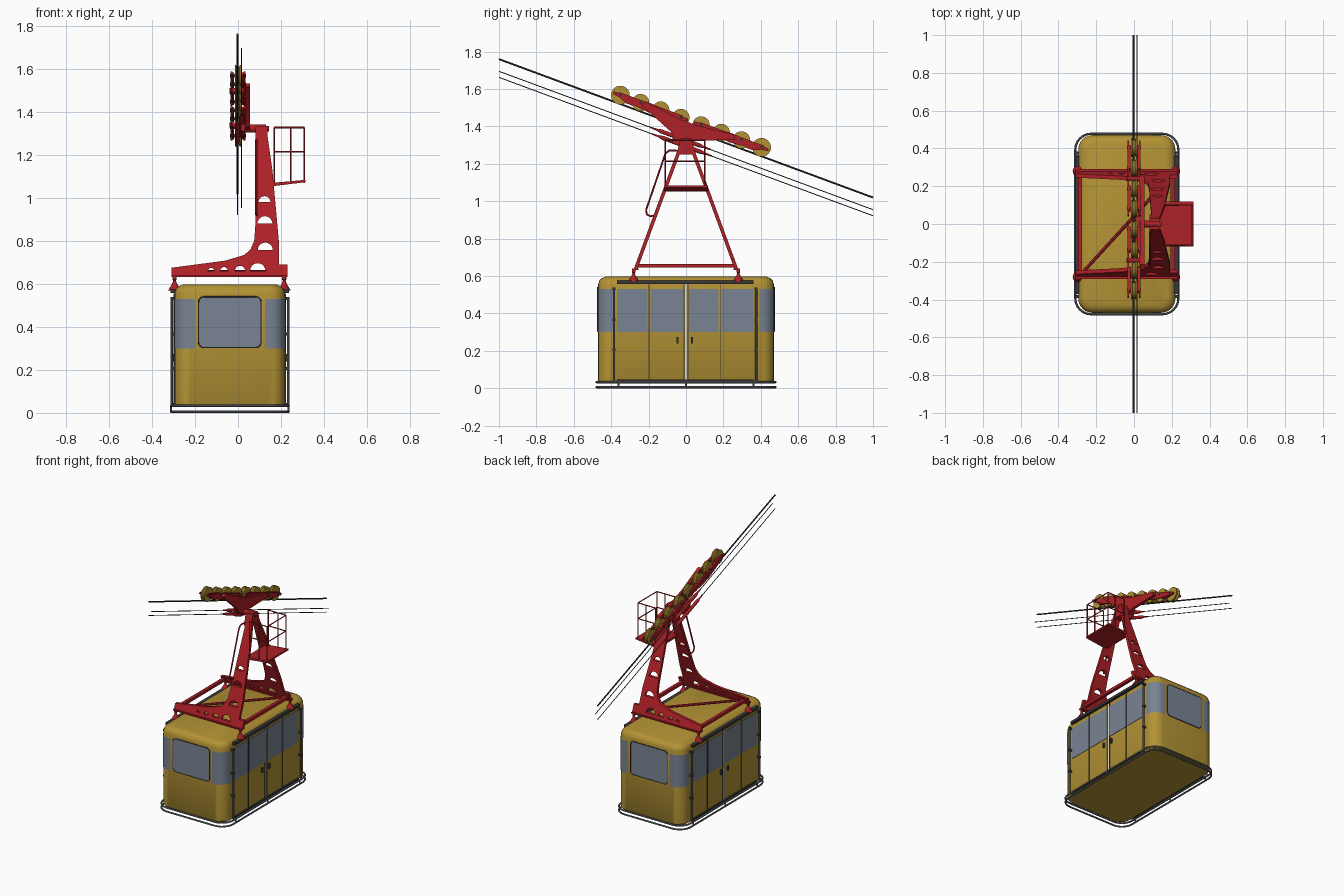
import bpy, bmesh, math
from mathutils import Vector

if "Cube" in bpy.data.objects:
    bpy.data.objects.remove(bpy.data.objects["Cube"])


def material(name, rgb):
    m = bpy.data.materials.new(name)
    m.diffuse_color = (*rgb, 1)
    m.use_nodes = True
    m.node_tree.nodes["Principled BSDF"].inputs["Base Color"].default_value = m.diffuse_color
    return m


YELLOW = material("yellow_paint", (0.45, 0.29, 0.035))
RED = material("red_paint", (0.42, 0.015, 0.02))
GLASS = material("glass", (0.19, 0.23, 0.29))
DARK = material("dark_metal", (0.04, 0.04, 0.045))
STEEL = material("steel", (0.16, 0.17, 0.19))
PALE = material("pale_seal", (0.75, 0.7, 0.55))


def link(name, me, mat):
    bm = bmesh.new()
    bm.from_mesh(me)
    bmesh.ops.remove_doubles(bm, verts=bm.verts, dist=1e-5)
    bmesh.ops.recalc_face_normals(bm, faces=bm.faces)
    bm.to_mesh(me)
    bm.free()
    me.materials.clear()
    me.materials.append(mat)
    ob = bpy.data.objects.new(name, me)
    bpy.context.collection.objects.link(ob)
    return ob


def mesh(name, verts, faces, mat):
    me = bpy.data.meshes.new(name)
    me.from_pydata(verts, [], faces)
    return link(name, me, mat)


def loft(name, rings, mat):
    n = len(rings[0])
    faces = [(k * n + i, k * n + (i + 1) % n, (k + 1) * n + (i + 1) % n, (k + 1) * n + i)
             for k in range(len(rings) - 1) for i in range(n)]
    faces += [tuple(range(n)), tuple(range((len(rings) - 1) * n, len(rings) * n))]
    return mesh(name, [p for r in rings for p in r], faces, mat)


def box(name, lo, hi, mat):
    ring = lambda z: [(lo[0], lo[1], z), (hi[0], lo[1], z), (hi[0], hi[1], z), (lo[0], hi[1], z)]
    return loft(name, [ring(lo[2]), ring(hi[2])], mat)


def revolve(name, profile, centre, axis, mat, n=24):
    q = Vector(axis).to_track_quat('Z', 'Y')
    rings = [[Vector(centre) + q @ Vector((r * math.cos(6.28319 * i / n), r * math.sin(6.28319 * i / n), a))
              for i in range(n)] for a, r in profile]
    return loft(name, rings, mat)


def curve_mesh(name, loops, dims, cyclic, **settings):
    cu = bpy.data.curves.new(name, 'CURVE')
    cu.dimensions = dims
    for k, v in settings.items():
        setattr(cu, k, v)
    for pts in loops:
        sp = cu.splines.new('POLY')
        sp.points.add(len(pts) - 1)
        for p, c in zip(sp.points, pts):
            p.co = (*c, 1) if len(c) == 3 else (*c, 0, 1)
        sp.use_cyclic_u = cyclic
    ob = bpy.data.objects.new(name, cu)
    bpy.context.collection.objects.link(ob)
    me = bpy.data.meshes.new_from_object(ob.evaluated_get(bpy.context.evaluated_depsgraph_get()))
    bpy.data.objects.remove(ob)
    return me


def tube(name, pts, r, mat, cyclic=False):
    return link(name, curve_mesh(name, [pts], '3D', cyclic, bevel_depth=r, bevel_resolution=2,
                                 use_fill_caps=True), mat)


def plate(name, loops, half, mat, place):
    me = curve_mesh(name, loops, '2D', True, fill_mode='BOTH', extrude=half)
    for v in me.vertices:
        v.co = place(*v.co)
    return link(name, me, mat)


def rounded(cx, cy, hx, hy, r, n=6):
    out = []
    for k, (sx, sy) in enumerate([(1, 1), (-1, 1), (-1, -1), (1, -1)]):
        for i in range(n + 1):
            a = math.pi / 2 * (k + i / n)
            out.append((cx + sx * (hx - r) + r * math.cos(a), cy + sy * (hy - r) + r * math.sin(a)))
    return out


CX, HX, HY, R = -0.038, 0.257, 0.47, 0.075

# Cabin body with a softened roof edge
loft("cabin_body", [[(x, y, z) for x, y in rounded(CX, 0, HX - d, HY - d, R - d * 0.6)]
                    for z, d in [(0.03, 0.006), (0.04, 0), (0.555, 0), (0.575, 0.006), (0.588, 0.018), (0.597, 0.04)]],
     YELLOW)

# Wrap-around corner windows
for sx in (-1, 1):
    for sy in (-1, 1):
        arc = rounded(0, 0, HX + 0.002, HY + 0.002, R)[:7]
        path = [(HX + 0.002, 0.39)] + arc + [(0.163, HY + 0.002)]
        v = [(CX + sx * x, sy * y, z) for z in (0.3, 0.53) for x, y in path]
        n = len(path)
        mesh("corner_window", v, [(i, i + 1, n + i + 1, n + i) for i in range(n - 1)], GLASS)

# End windows with dark rubber frames
for s in (-1, 1):
    loop = rounded(CX, 0.422, 0.145, 0.118, 0.025)
    plate("end_window", [loop], 0.002, GLASS, lambda u, v, w: (u, s * (HY + 0.001) + w, v))
    tube("end_window_frame", [(u, s * (HY + 0.002), v) for u, v in loop], 0.003, DARK, True)

# Side doors, windows, rails and handles
for s in (-1, 1):
    def sbox(name, y0, y1, z0, z1, d0, d1, mat):
        a, b = CX + s * (HX + d0), CX + s * (HX + d1)
        box(name, (min(a, b), y0, z0), (max(a, b), y1, z1), mat)
    for y0, y1 in [(-0.37, -0.205), (-0.19, -0.015), (0.015, 0.175), (0.19, 0.36)]:
        sbox("side_window", y0, y1, 0.3, 0.53, -0.002, 0.003, GLASS)
    for y in (-0.198, -0.011, 0.011, 0.183):
        sbox("door_seam", y - 0.002, y + 0.002, 0.04, 0.555, -0.002, 0.004, DARK)
    sbox("door_centre_seal", -0.006, 0.006, 0.04, 0.555, -0.002, 0.003, PALE)
    sbox("door_top_track", -0.37, 0.36, 0.558, 0.577, -0.004, 0.018, DARK)
    sbox("door_bottom_track", -0.37, 0.36, 0.035, 0.046, -0.004, 0.01, DARK)
    for y in (-0.045, 0.032):
        sbox("door_handle", y - 0.006, y + 0.006, 0.24, 0.275, 0, 0.01, DARK)
    for y in (-0.385, 0.375):
        x = CX + s * (HX + 0.014)
        tube("side_guard_bar", [(x, y, 0.03), (x, y, 0.535)], 0.006, STEEL)
        for z in (0.2, 0.36, 0.525):
            sbox("guard_clip", y - 0.008, y + 0.008, z, z + 0.014, -0.002, 0.02, DARK)

# Bumper rings around the floor
for z in (0.006, 0.033):
    tube("bumper_ring", [(x, y, z) for x, y in rounded(CX, 0, 0.273, 0.478, 0.085)], 0.006, STEEL, True)
for x in (-0.273, 0.273):
    for y in (-0.36, 0, 0.36):
        tube("bumper_post", [(CX + x, y, 0.006), (CX + x, y, 0.033)], 0.005, STEEL)
        tube("bumper_bracket", [(CX + x, y, 0.033), (CX + x * 0.9, y, 0.036)], 0.005, STEEL)

# Hanger: two leaning leg plates with half-round cut-outs
leg = [(-0.31, 0.635), (0.23, 0.635), (0.23, 0.69), (0.19, 0.69), (0.19, 0.8), (0.16, 1.13), (0.137, 1.29),
       (0.093, 1.29), (0.08, 0.86), (0.075, 0.8), (0.058, 0.76), (0.03, 0.735), (-0.06, 0.708), (-0.31, 0.675)]
holes = [(0.123, 0.98, 0.028), (0.125, 0.88, 0.035), (0.127, 0.757, 0.035), (0.092, 0.66, 0.036),
         (0.01, 0.66, 0.024), (-0.065, 0.66, 0.018), (-0.125, 0.66, 0.014)]
cuts = [[(cx + r * math.cos(math.pi * i / 10), cz + r * math.sin(math.pi * i / 10)) for i in range(11)]
        for cx, cz, r in holes]
for s in (-1, 1):
    lean = lambda z: s * (0.02 + (1.315 - z) * 0.368)
    plate("hanger_leg", [leg] + cuts, 0.01, RED, lambda u, v, w: (u, lean(v) + w, v))
    box("leg_foot_flange", (-0.31, s * 0.272 - 0.018, 0.632), (0.23, s * 0.272 + 0.018, 0.641), RED)
    for x in (-0.295, 0.215):
        revolve("suspension_pin", [(0.57, 0.03), (0.6, 0.012), (0.615, 0.006), (0.62, 0.01), (0.635, 0.01)],
                (x, s * 0.28, 0), (0, 0, 1), RED, 12)

# Roof frame between the legs
for x in (-0.285, 0.205):
    box("roof_frame_bar", (x - 0.011, -0.265, 0.645), (x + 0.011, 0.265, 0.665), RED)
tube("roof_frame_diagonal", [(-0.275, -0.26, 0.655), (0.2, 0.26, 0.655)], 0.009, RED)

# Hanger head and pivot shaft
plate("hanger_head", [[(-0.05, 1.25), (0.05, 1.25), (0.03, 1.335), (-0.03, 1.335)]], 0.028, RED,
      lambda u, v, w: (0.11 + w, u, v))
revolve("pivot_shaft", [(0.03, 0.019), (0.13, 0.019), (0.13, 0.013), (0.145, 0.013)], (0, 0, 1.322), (1, 0, 0), RED)

# Carriage frame: coordinates along (t) and across (n) the sloping cable
ANG = math.atan(0.37)
C, S = math.cos(ANG), math.sin(ANG)


def on_cable(x, t, n):
    return Vector((x, t * C + n * S, 1.39 - t * S + n * C))


def beam(name, pts, x, half, t0=0):
    plate(name, [pts], half, RED, lambda u, v, w: on_cable(x + w, u + t0, v))


beam("main_beam", [(-0.27, 0.035), (-0.25, 0.058), (-0.05, 0.035), (0.05, 0.035), (0.25, 0.058), (0.27, 0.035),
                   (0.07, -0.045), (0.035, -0.075), (-0.035, -0.075), (-0.07, -0.045)], 0.045, 0.01)
for t in (-0.218, 0.242):
    for x in (-0.03, 0.03):
        beam("bogie_beam", [(-0.215, 0.038), (-0.21, 0.052), (0, 0.06), (0.21, 0.052), (0.215, 0.038),
                            (0.1, 0.02), (0, 0.01), (-0.1, 0.02)], x, 0.004, t)
    revolve("bogie_pin", [(-0.04, 0.012), (0.055, 0.012)], on_cable(0, t, 0.035), (1, 0, 0), RED, 16)
    for d in (-0.115, 0.115):
        for x in (-0.022, 0.022):
            beam("wheel_rocker", [(-0.075, 0.04), (-0.065, 0.058), (0.065, 0.058), (0.075, 0.04),
                                  (0.02, 0.014), (-0.02, 0.014)], x, 0.004, t + d)

# Grooved running wheels
for i in range(8):
    k = 0.004 if i in (0, 7) else 0
    c = on_cable(0, 0.012 + (i - 3.5) * 0.115, 0.045)
    revolve("running_wheel", [(-0.015, 0.03), (-0.015, 0.046 + k), (-0.009, 0.046 + k), (-0.004, 0.04),
                              (0.004, 0.04), (0.009, 0.046 + k), (0.015, 0.046 + k), (0.015, 0.03)],
            c, (1, 0, 0), YELLOW, 28)
    revolve("wheel_axle", [(-0.037, 0.008), (0.037, 0.008)], c, (1, 0, 0), DARK, 12)

# Track cable, two haul ropes and their red clamps
for name, x, z, r in [("track_cable", -0.003, 1.39, 0.005), ("upper_haul_rope", 0.016, 1.325, 0.0025),
                      ("lower_haul_rope", -0.003, 1.2925, 0.0025)]:
    tube(name, [(x, -1, z + 0.37), (x, 1, z - 0.37)], r, DARK)
for x, n, a, b in [(0.016, -0.061, -0.12, 0.1), (-0.003, -0.091, -0.1, 0.12)]:
    revolve("rope_clamp", [(a - 0.06, 0.004), (a - 0.02, 0.006), (a, 0.011), (b, 0.011), (b + 0.02, 0.006),
                           (b + 0.06, 0.004)], on_cable(x, 0, n), (0, C, -S), RED, 12)
beam("clamp_plate", [(-0.06, -0.045), (0.06, -0.045), (0.04, -0.1), (-0.04, -0.1)], 0.022, 0.008)

# Service platform with railing
plate("platform_floor", [[(0.14, 1.052), (0.315, 1.073), (0.315, 1.084), (0.14, 1.068)]], 0.118, RED,
      lambda u, v, w: (u, w, v))
for y in (-0.112, 0.1):
    for x in (0.168, 0.245, 0.308):
        tube("railing_post", [(x, y, 1.07), (x, y, 1.327)], 0.004, RED)
for z in (1.215, 1.327):
    tube("railing_rail", [(0.168, -0.112, z), (0.308, -0.112, z), (0.308, 0.1, z), (0.168, 0.1, z)], 0.004, RED)

# Curved grab rail beside the front leg
tube("grab_rail", [(0.085, -0.04, 1.27), (0.085, -0.09, 1.272), (0.085, -0.11, 1.255), (0.085, -0.213, 0.955),
                   (0.085, -0.21, 0.93), (0.085, -0.19, 0.92), (0.085, -0.165, 0.925)], 0.005, RED)

# Smooth shading with sharp edges kept
bpy.ops.object.select_all(action='SELECT')
bpy.context.view_layer.objects.active = bpy.context.selected_objects[0]
bpy.ops.object.shade_smooth_by_angle(angle=math.radians(32))
